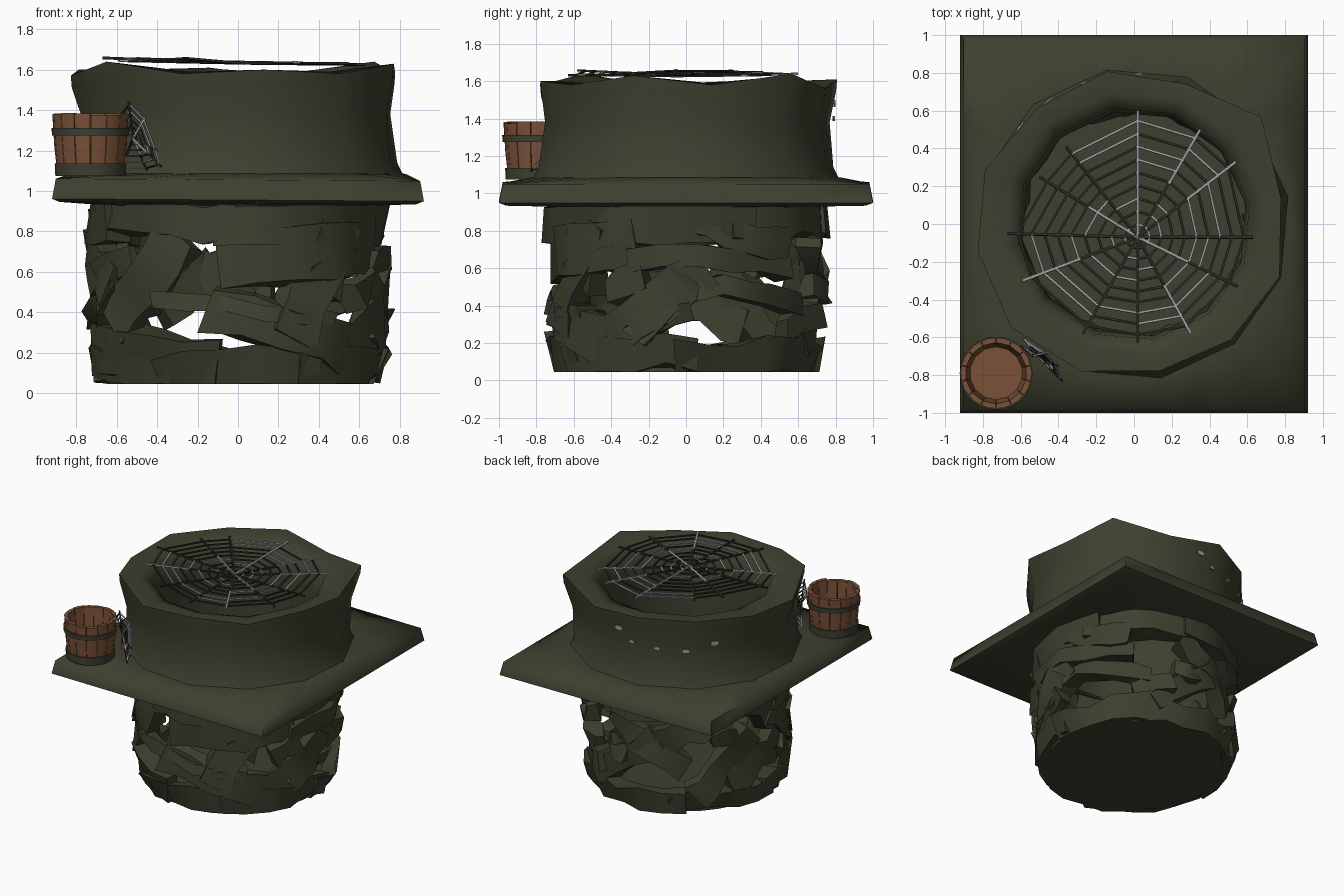
import bpy, bmesh, math, random
from mathutils import Vector

if "Cube" in bpy.data.objects:
    bpy.data.objects.remove(bpy.data.objects["Cube"])

random.seed(11)
TAU = 2 * math.pi
rnd = random.uniform


def material(name, rgb):
    m = bpy.data.materials.new(name)
    m.diffuse_color = (*rgb, 1)
    m.use_nodes = True
    m.node_tree.nodes["Principled BSDF"].inputs["Base Color"].default_value = m.diffuse_color
    return m


MOSS = material("mossy stone", (0.049, 0.050, 0.029))
DARK = material("dark strand", (0.022, 0.024, 0.015))
GREY = material("silk grey", (0.33, 0.33, 0.36))
WOOD = material("brown wood", (0.195, 0.083, 0.040))
IRON = material("hoop metal", (0.049, 0.050, 0.032))


def finish(name, bm, mats, angle=40):
    bmesh.ops.recalc_face_normals(bm, faces=bm.faces)
    me = bpy.data.meshes.new(name)
    bm.to_mesh(me)
    bm.free()
    for m in mats:
        me.materials.append(m)
    me.shade_smooth()
    me.set_sharp_from_angle(angle=math.radians(angle))
    ob = bpy.data.objects.new(name, me)
    bpy.context.collection.objects.link(ob)
    return ob


def loft(bm, rings, closed=True, caps=False):
    """Skin a list of point rings; closed joins last to first."""
    vs = [[bm.verts.new(p) for p in r] for r in rings]
    n = len(vs[0])
    pairs = list(zip(vs, vs[1:])) + ([(vs[-1], vs[0])] if closed else [])
    faces = [bm.faces.new((a[i], a[(i + 1) % n], b[(i + 1) % n], b[i]))
             for a, b in pairs for i in range(n)]
    if caps:
        faces += [bm.faces.new(vs[0]), bm.faces.new(vs[-1])]
    return faces


def circle(r, z, n=24, c=(0, 0)):
    return [(c[0] + r * math.cos(TAU * i / n), c[1] + r * math.sin(TAU * i / n), z)
            for i in range(n)]


# Square slab with a round hole
def square(s, z, n=24):
    pts = []
    for i in range(n):
        x, y = math.cos(TAU * i / n), math.sin(TAU * i / n)
        k = s / max(abs(x), abs(y))
        pts.append((0.92 * k * x, k * y, z - 0.006 * x * k))
    return pts


bm = bmesh.new()
loft(bm, [circle(0.6, 0.925), square(0.96, 0.94), square(1.0, 0.955), square(0.98, 1.055),
          circle(0.83, 1.085), circle(0.6, 1.09)])
finish("slab", bm, [MOSS], 75)

# Upper wall: uneven twelve sided ring with raised corners
rim = [(.79, 1.58), (.88, 1.64), (.79, 1.56), (.82, 1.61), (.80, 1.60), (.84, 1.60),
       (.84, 1.57), (.85, 1.64), (.83, 1.58), (.79, 1.60), (.80, 1.58), (.82, 1.63)]


def wall_ring(fn):
    out = []
    for i, (r, z) in enumerate(rim):
        a = math.radians(10 + 30 * i)
        rr, zz = fn(r, z)
        out.append((rr * math.cos(a), rr * math.sin(a), zz))
    return out


bm = bmesh.new()
loft(bm, [wall_ring(lambda r, z: (0.84, 1.06)), wall_ring(lambda r, z: (0.80, 1.14)),
          wall_ring(lambda r, z: (0.5 * r + 0.37, 1.38)), wall_ring(lambda r, z: (r - .005, z - 0.06)),
          wall_ring(lambda r, z: (r, z)), wall_ring(lambda r, z: (0.70, 0.5 * z + 0.80)),
          wall_ring(lambda r, z: (0.62, 1.56)), wall_ring(lambda r, z: (0.60, 1.35)),
          wall_ring(lambda r, z: (0.60, 0.93))])
finish("upper_wall", bm, [MOSS], 75)


# Broken lattice base: jagged bent beams lying on a cylinder
def beam(bm, a0, z0, a1, z1, w, n=5, jit=0.035):
    rings = []
    slope = math.atan2(z1 - z0, 0.7 * math.radians(a1 - a0))
    for i in range(n + 1):
        t = i / n
        a = math.radians(a0 + (a1 - a0) * t)
        z = z0 + (z1 - z0) * t + rnd(-jit, jit)
        ring = []
        for u, v in ((-1, -1), (1, -1), (1, 1), (-1, 1)):
            r = 0.685 + 0.055 * u + rnd(-jit, jit)
            h = w * 0.5 * v * rnd(0.75, 1.25)
            aa = a - math.sin(slope) * h / 0.7
            zz = min(0.95, max(0.045, z + math.cos(slope) * h))
            r *= 1 - 0.6 * max(0, 0.15 - zz)
            ring.append((r * math.cos(aa), r * math.sin(aa), zz))
        rings.append(ring)
    loft(bm, rings, closed=False, caps=True)


# angle and height at the start, angle and height at the end, width
BEAMS = [
    (-172, .22, -98, .11, .24), (-149, .30, -115, .80, .24), (-102, .42, -22, .12, .24),
    (-125, .47, -50, .38, .08), (-98, .62, -22, .74, .26), (-22, .20, 0, .55, .16),
    (-182, .72, -150, .55, .20),                                             # front
    (-68, .30, -45, .85, .22), (-45, .15, 10, .58, .22), (5, .50, 60, .42, .12),
    (-25, .66, 50, .62, .13), (0, .85, 48, .72, .16),                        # right
    (62, .20, 108, .62, .18), (80, .75, 125, .42, .18), (108, .62, 150, .80, .18),  # back
    (130, .20, 165, .60, .20), (150, .30, 200, .52, .18), (165, .85, 208, .45, .18),  # left
]
bm = bmesh.new()
for k in range(6):                         # foot and head bands
    beam(bm, k * 60 - 5, rnd(.10, .13), k * 60 + 65, rnd(.10, .14), rnd(.13, .2))
    beam(bm, k * 60 + 20, rnd(.84, .88), k * 60 + 90, rnd(.83, .88), rnd(.16, .22))
for b in BEAMS:
    beam(bm, *b)
for a, z in ((-160, .55), (-35, .45), (-62, .58), (-15, .3), (50, .25), (75, .5), (140, .6), (182, .35)):
    beam(bm, a, z, a + rnd(14, 24), z + rnd(-.12, .12), rnd(.1, .16), 2, .05)   # loose shards
finish("lattice_base", bm, [MOSS], 60)

# Well floor
bm = bmesh.new()
loft(bm, [circle(0.65, 0.045, 32), circle(0.65, 0.07, 32)], closed=False, caps=True)
finish("well_floor", bm, [MOSS])


# Spider webs: thin square strands, some dark and some grey
def strand(bm, p, q, w=0.010, grey=0.3):
    p, q = Vector(p), Vector(q)
    d = (q - p).normalized()
    s = d.cross(Vector((0.1, 0.2, 1))).normalized() * w * 0.5
    t = d.cross(s).normalized() * w * 0.4
    idx = 1 if random.random() < grey else 0
    for f in loft(bm, [[o + s + t, o - s + t, o - s - t, o + s - t] for o in (p, q)],
                  closed=False, caps=True):
        f.material_index = idx


def web(name, hub, tips, rings, closed, grey, w):
    bm = bmesh.new()
    hub = Vector(hub)
    tips = [Vector(t) for t in tips]
    for t in tips:
        mid = hub.lerp(t, 0.5)
        strand(bm, hub, mid, w * 1.2, grey)
        strand(bm, mid, t, w * 1.2, grey)
    for k in range(1, rings + 1):
        f = 0.92 * k / rings
        for i in range(len(tips) if closed else len(tips) - 1):
            strand(bm, hub.lerp(tips[i], f), hub.lerp(tips[(i + 1) % len(tips)], f), w, grey)
    finish(name, bm, [DARK, GREY], 20)


tips = [(.02, .60), (.35, .50), (.54, .33), (.63, -.07), (.55, -.33), (.30, -.58),
        (.02, -.63), (-.27, -.58), (-.59, -.30), (-.67, -.05), (-.50, .25), (-.36, .41)]
web("top_web", (.02, -.07, 1.632),
    [(x, y, 1.642 - 0.022 * x + rnd(-.012, .014)) for x, y in tips], 9, True, 0.36, 0.012)
web("corner_web", (-.52, -.69, 1.26),
    [(-.58, -.61, 1.10), (-.45, -.70, 1.10), (-.38, -.83, 1.12), (-.40, -.75, 1.20),
     (-.46, -.68, 1.36), (-.54, -.70, 1.44), (-.61, -.64, 1.36)], 5, False, 0.35, 0.009)

# Bucket: staves, floor and hoops
C = (-.73, -.79)
N = 14
bm = bmesh.new()
for k in range(N):
    top = 1.378 + rnd(-.005, .008)
    rings = []
    for z, r in ((1.075, .160), (1.22, .176), (top, .186)):
        ring = []
        for rr, e in ((r, -.48), (r + .003, 0), (r, .48), (r - .024, .48), (r - .024, -.48)):
            a = TAU * (k + e) / N
            ring.append((C[0] + rr * math.cos(a), C[1] + rr * math.sin(a), z))
        rings.append(ring)
    loft(bm, rings, closed=False, caps=True)
loft(bm, [circle(.15, 1.08, N, C), circle(.15, 1.11, N, C)], closed=False, caps=True)
finish("bucket_staves", bm, [WOOD], 40)

bm = bmesh.new()
for z0, z1, r in ((1.275, 1.312, .184), (1.075, 1.135, .168)):
    loft(bm, [circle(r - .012, z0, 28, C), circle(r + .006, z0, 28, C),
              circle(r + .009, z1, 28, C), circle(r - .008, z1, 28, C)])
finish("bucket_hoops", bm, [IRON], 30)

# Small pale silk flecks on the back of the wall
bm = bmesh.new()
for deg, z, s in ((88, 1.48, .035), (96, 1.40, .025), (110, 1.38, .025), (125, 1.37, .03),
                  (140, 1.42, .035), (155, 1.50, .025)):
    a = math.radians(deg)
    o = Vector((math.cos(a), math.sin(a), 0))
    t = Vector((-o.y, o.x, 0))
    loft(bm, [[o * r + t * s * math.cos(TAU * i / 6) + Vector((0, 0, z + .6 * s * math.sin(TAU * i / 6)))
               for i in range(6)] for r in (.79, .799)], closed=False, caps=True)
finish("silk_flecks", bm, [GREY])
